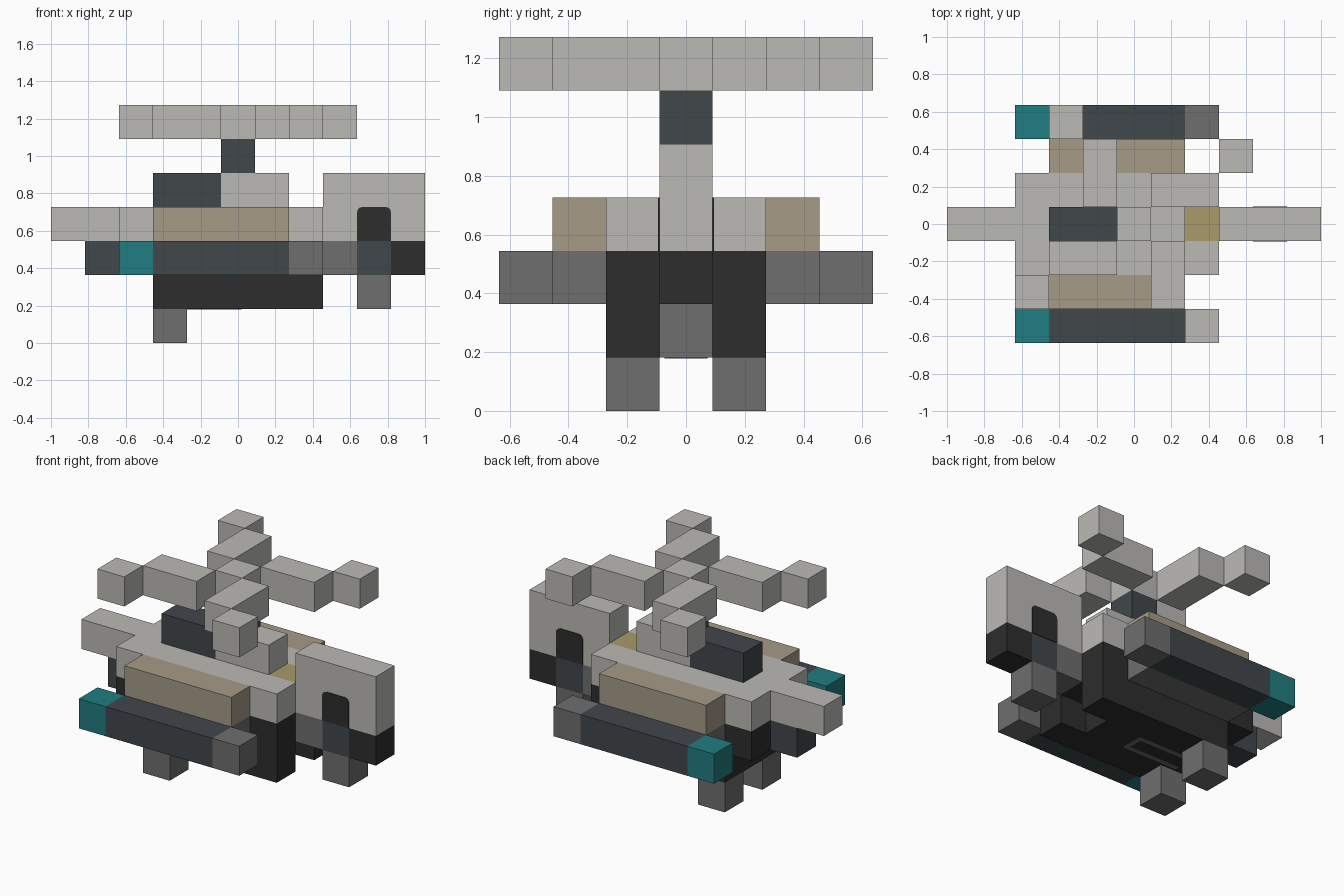
import bpy, bmesh, math

cube = bpy.data.objects.get("Cube")
if cube:
    bpy.data.objects.remove(cube, do_unlink=True)

U = 2 / 11  # one block


def lin(c):
    c /= 255
    return c / 12.92 if c <= 0.04045 else ((c + 0.055) / 1.055) ** 2.4


def material(name, rgb):
    m = bpy.data.materials.new(name)
    m.use_nodes = True
    col = [lin(c) for c in rgb] + [1]
    m.diffuse_color = col
    m.node_tree.nodes["Principled BSDF"].inputs["Base Color"].default_value = col
    return m


LIGHT = material("light grey", (187, 186, 182))
GREY = material("mid grey", (110, 110, 110))
SLATE = material("slate", (65, 71, 75))
BLACK = material("black", (45, 45, 45))
TEAL = material("teal", (33, 125, 130))
TAN = material("tan", (166, 155, 135))
YELLOW = material("yellow", (169, 155, 105))


def to_world(x, y, z):
    return ((x - 5.5) * U, (y - 3.5) * U, z * U)


def finish(name, bm, mat):
    bmesh.ops.recalc_face_normals(bm, faces=bm.faces)
    me = bpy.data.meshes.new(name)
    bm.to_mesh(me)
    bm.free()
    me.materials.append(mat)
    ob = bpy.data.objects.new(name, me)
    bpy.context.scene.collection.objects.link(ob)
    return ob


def box(name, mat, start, size=(1, 1, 1)):
    """Box from a block corner and a size, both counted in blocks."""
    bm = bmesh.new()
    bmesh.ops.create_cube(bm, size=1)
    for v in bm.verts:
        v.co = to_world(*(s + (c + 0.5) * d for s, c, d in zip(start, v.co, size)))
    return finish(name, bm, mat)


# Fuselage
box("hull_bottom", BLACK, (3, 2, 1), (4, 3, 1))
for side, y in (("right", 2), ("left", 4)):
    box("hull_rear_" + side, BLACK, (7, y, 1))
box("hull_middle", BLACK, (2, 2, 2), (6, 3, 1))
box("hull_top_front", LIGHT, (2, 2, 3), (5, 3, 1))
for side, y in (("right", 2), ("left", 4)):
    box("hull_top_rear_" + side, LIGHT, (7, y, 3))
box("rear_hatch", YELLOW, (7, 3, 3))
box("nose", LIGHT, (0, 3, 3), (2, 1, 1))
box("nose_sensor", SLATE, (1, 3, 2))
box("cabin_glass", SLATE, (3, 3, 4), (2, 1, 1))
box("engine_housing", LIGHT, (5, 3, 4), (2, 1, 1))

# Side pods
for side, y_pod, y_in in (("right", 0, 1), ("left", 6, 5)):
    box("pod_nose_" + side, TEAL, (2, y_pod, 2))
    box("pod_" + side, SLATE, (3, y_pod, 2), (4, 1, 1))
    box("pod_exhaust_" + side, GREY, (7, y_pod, 2))
    box("pod_bracket_" + side, GREY, (3, y_in, 2), (4, 1, 1))
    box("side_tank_" + side, TAN, (3, y_in, 3), (4, 1, 1))

# Wheels
box("front_wheel_right", GREY, (3, 2, 0))
box("front_wheel_left", GREY, (3, 4, 0))
box("tail_wheel", GREY, (9, 3, 1))

# Tail fin
box("tail_fin", LIGHT, (8, 3, 3), (3, 1, 2))
box("tail_link", GREY, (8, 3, 2))
box("tail_strut", SLATE, (9, 3, 2))
box("tail_bumper", BLACK, (10, 3, 2))


# Arched panels on both sides of the fin
def arch_panel(name, y0, y1):
    r = 0.16
    pts = [(9, 3), (10, 3)]
    for cx, a0 in ((10 - r, 0), (9 + r, 90)):
        for i in range(4):
            a = math.radians(a0 + 30 * i)
            pts.append((cx + r * math.cos(a), 4 - r + r * math.sin(a)))
    bm = bmesh.new()
    face = bm.faces.new([bm.verts.new(to_world(x, y0, z)) for x, z in pts])
    ext = bmesh.ops.extrude_face_region(bm, geom=[face])["geom"]
    for v in ext:
        if isinstance(v, bmesh.types.BMVert):
            v.co.y += (y1 - y0) * U
    finish(name, bm, BLACK)


arch_panel("fin_panel_right", 2.98, 3.0)
arch_panel("fin_panel_left", 4.0, 4.02)

# Thin belly marking
for y in (3.1, 3.75):
    box("belly_stripe", GREY, (3.5, y, 0.98), (2.1, 0.15, 0.02))
box("belly_stripe_end", GREY, (5.45, 3.25, 0.98), (0.15, 0.5, 0.02))

# Rotor: hub and four stepped blades, a quarter turn apart
box("rotor_mast", SLATE, (5, 3, 5))
box("rotor_hub", LIGHT, (5, 3, 6))
cells = [(-1, 1), (-1, 2), (-2, 3)]
for n in range(4):
    (ax, ay), (bx, by), (tx, ty) = cells
    box("rotor_blade", LIGHT, (5 + min(ax, bx), 3 + min(ay, by), 6),
        (1 + abs(ax - bx), 1 + abs(ay - by), 1))
    box("rotor_blade_tip", LIGHT, (5 + tx, 3 + ty, 6))
    cells = [(y, -x) for x, y in cells]
